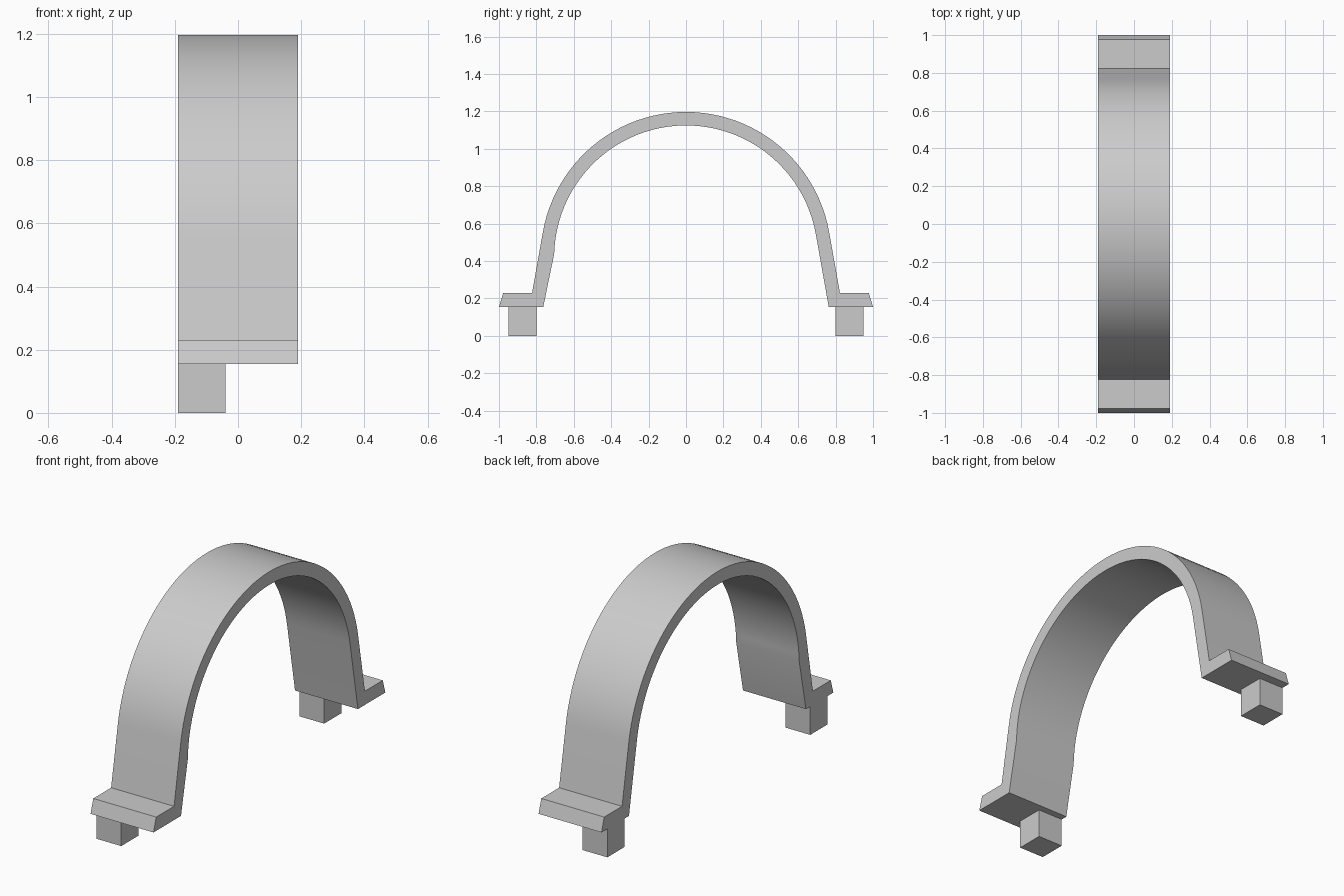
import bpy
import bmesh
from math import sin, cos, radians

cube = bpy.data.objects.get("Cube")
if cube:
    bpy.data.objects.remove(cube, do_unlink=True)

HALF_WIDTH = 0.19
CENTRE_Z = 0.42
OUTER_R, INNER_R = 0.777, 0.705
FOOT_Z, FLANGE_Z = 0.155, 0.23
SEGMENTS = 48

grey = bpy.data.materials.new("light_grey")
grey.use_nodes = True
grey.diffuse_color = (0.6, 0.6, 0.6, 1)
grey.node_tree.nodes["Principled BSDF"].inputs["Base Color"].default_value = (0.6, 0.6, 0.6, 1)


def arc(radius, start, end):
    """Points in (y, z) from start to end, angles in degrees from +y."""
    angles = [radians(start + (end - start) * i / SEGMENTS) for i in range(SEGMENTS + 1)]
    return [(radius * cos(a), CENTRE_Z + radius * sin(a)) for a in angles]


def extrude_profile(name, points, x0, x1):
    """Solid made by pushing a (y, z) outline along x."""
    bm = bmesh.new()
    face = bm.faces.new([bm.verts.new((x0, y, z)) for y, z in points])
    result = bmesh.ops.extrude_face_region(bm, geom=[face])
    moved = [v for v in result["geom"] if isinstance(v, bmesh.types.BMVert)]
    bmesh.ops.translate(bm, verts=moved, vec=(x1 - x0, 0, 0))
    bmesh.ops.recalc_face_normals(bm, faces=bm.faces)
    mesh = bpy.data.meshes.new(name)
    bm.to_mesh(mesh)
    bm.free()
    obj = bpy.data.objects.new(name, mesh)
    bpy.context.collection.objects.link(obj)
    mesh.materials.append(grey)
    return obj


# Arched strap with splayed legs and outward flanges
back_flange = [(0.763, FOOT_Z), (1.0, FOOT_Z), (0.977, FLANGE_Z), (0.823, FLANGE_Z)]
front_flange = [(-y, z) for y, z in reversed(back_flange)]
outline = (back_flange + arc(OUTER_R, 10, 170) + front_flange
           + arc(INNER_R, 178.5, 10))  # the inner curve runs lower on the front leg
strap = extrude_profile("arched_strap", outline, -HALF_WIDTH, HALF_WIDTH)
bpy.ops.object.select_all(action="DESELECT")
strap.select_set(True)
bpy.context.view_layer.objects.active = strap
bpy.ops.object.shade_smooth_by_angle(angle=radians(30))

# Square pegs under the right end of each flange
for name, side in (("front_peg", -1), ("back_peg", 1)):
    near, far = side * 0.80, side * 0.95
    square = [(near, 0), (far, 0), (far, FOOT_Z), (near, FOOT_Z)]
    extrude_profile(name, square, -HALF_WIDTH, -0.04)
